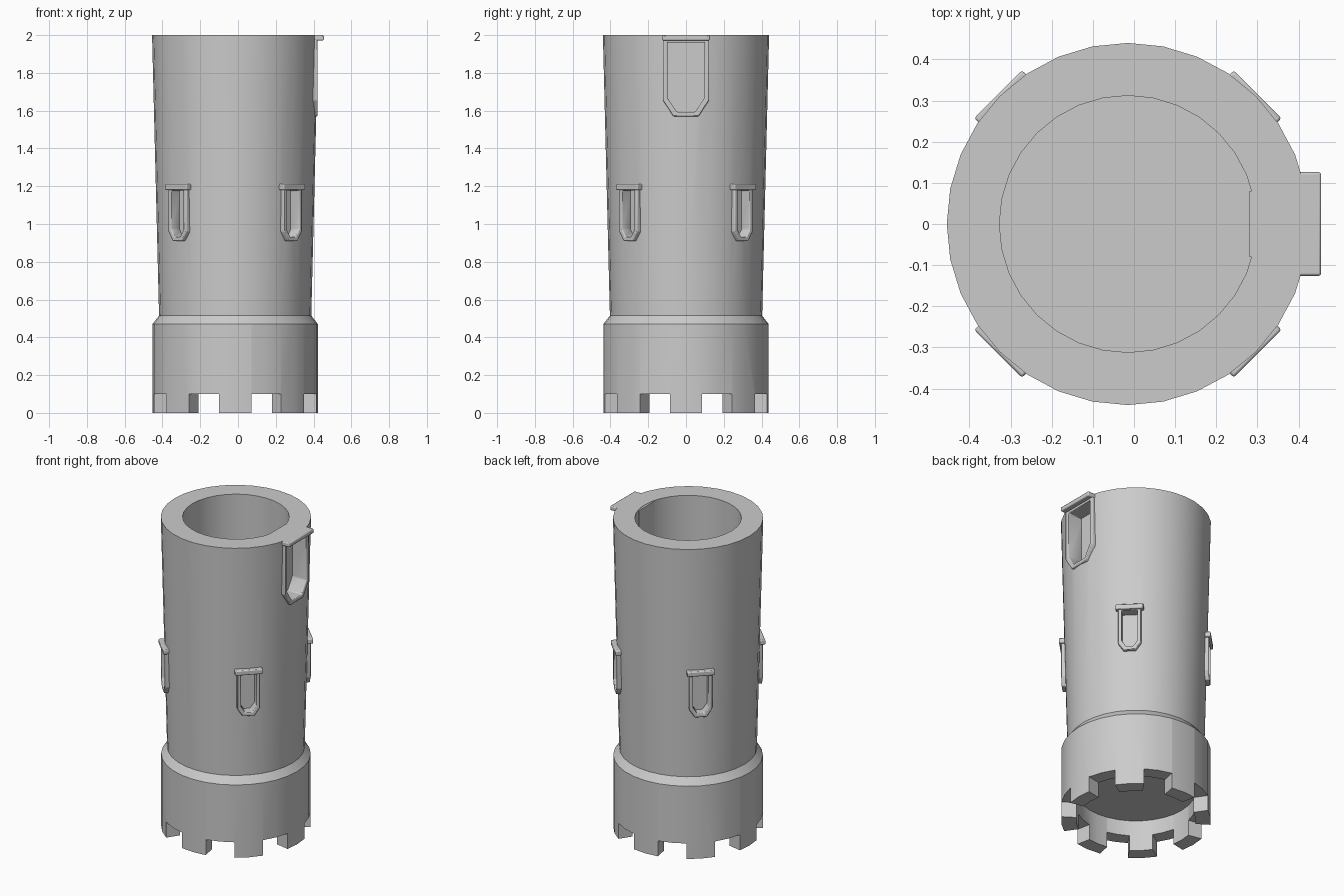
import bpy
import bmesh
from math import cos, sin, radians, pi
from mathutils import Vector

cube = bpy.data.objects.get("Cube")
if cube:
    bpy.data.objects.remove(cube, do_unlink=True)

CX = -0.015   # tower axis
SIDES = 32

stone = bpy.data.materials.new("grey stone")
stone.use_nodes = True
GREY = (0.6, 0.6, 0.6, 1)
stone.diffuse_color = GREY
stone.node_tree.nodes["Principled BSDF"].inputs["Base Color"].default_value = GREY


def finish(bm, name):
    bmesh.ops.recalc_face_normals(bm, faces=bm.faces)
    mesh = bpy.data.meshes.new(name)
    bm.to_mesh(mesh)
    bm.free()
    mesh.materials.append(stone)
    obj = bpy.data.objects.new(name, mesh)
    bpy.context.collection.objects.link(obj)
    return obj


def lathe(name, profile):
    """Revolve a (radius, height) profile and cap both ends."""
    bm = bmesh.new()
    rings = [[bm.verts.new((CX + r * cos(2 * pi * i / SIDES), r * sin(2 * pi * i / SIDES), z))
              for i in range(SIDES)] for r, z in profile]
    for a, b in zip(rings, rings[1:]):
        for i in range(SIDES):
            j = (i + 1) % SIDES
            bm.faces.new((a[i], a[j], b[j], b[i]))
    bm.faces.new(rings[0])
    bm.faces.new(rings[-1])
    return finish(bm, name)


def place(angle, t, r, z):
    """Point at sideways t, distance r outward and height z on the wall facing angle."""
    a = radians(angle)
    return Vector((CX + r * cos(a) - t * sin(a), r * sin(a) + t * cos(a), z))


def prism(name, angle, outline, r0, r1, hole=None):
    """Extrude an outline outward, optionally with a matching hole."""
    bm = bmesh.new()
    n = len(outline)

    def loop(points, r):
        return [bm.verts.new(place(angle, t, r, z)) for t, z in points]

    def bridge(a, b):
        for i in range(n):
            j = (i + 1) % n
            bm.faces.new((a[i], a[j], b[j], b[i]))

    a, b = loop(outline, r0), loop(outline, r1)
    bridge(a, b)
    if hole:
        c, d = loop(hole, r0), loop(hole, r1)
        bridge(c, d)
        bridge(a, c)
        bridge(b, d)
    else:
        bm.faces.new(a)
        bm.faces.new(b)
    return finish(bm, name)


def rect(w, z0, z1):
    return [(-w, z0), (w, z0), (w, z1), (-w, z1)]


def arch(w, z0, z1, cut, inset=0.0):
    """Opening with straight sides and two chamfered lower corners."""
    w, z0, z1, c = w - inset, z0 + inset, z1 - inset, cut - inset * 0.45
    return [(-w, z1), (-w, z0 + c), (-w + c * 0.65, z0),
            (w - c * 0.65, z0), (w, z0 + c), (w, z1)]


def cut(target, cutter):
    mod = target.modifiers.new("cut", 'BOOLEAN')
    mod.operation = 'DIFFERENCE'
    mod.solver = 'EXACT'
    mod.object = cutter
    bpy.context.view_layer.objects.active = target
    bpy.ops.object.modifier_apply(modifier=mod.name)
    bpy.data.objects.remove(cutter, do_unlink=True)


# Hollow shaft with a wider collar at the foot
tower = lathe("tower_wall", [(0.35, 0.2), (0.35, 0), (0.438, 0), (0.438, 0.47),
                             (0.403, 0.515), (0.44, 2), (0.312, 2), (0.312, 0.3)])

# Eight wedge notches make the toothed lower edge
for k in range(8):
    bm = bmesh.new()
    mid = 22.5 + 45 * k
    corners = [place(mid + s, 0, r, 0) for s, r in
               ((-11.25, 0.2), (11.25, 0.2), (11.25, 0.6), (-11.25, 0.6))]
    low, high = [[bm.verts.new(p + Vector((0, 0, z))) for p in corners] for z in (-0.1, 0.1)]
    bm.faces.new(low)
    bm.faces.new(high)
    for i in range(4):
        j = (i + 1) % 4
        bm.faces.new((low[i], low[j], high[j], high[i]))
    cut(tower, finish(bm, "notch_cutter"))


def opening(name, angle, shape, border, back, front, sill_shape, sill_front):
    """Recess in the wall with a raised frame and a projecting ledge."""
    cut(tower, prism(name + "_cutter", angle, arch(*shape, inset=border / 2), back, 0.6))
    frame = prism(name + "_frame", angle, arch(*shape), back - 0.005, front,
                  hole=arch(*shape, inset=border))
    ledge = prism(name + "_ledge", angle, rect(*sill_shape), back + 0.03, sill_front)
    for obj, width in ((frame, 0.005), (ledge, 0.006)):
        bevel = obj.modifiers.new("soft edge", 'BEVEL')
        bevel.width = width
        bevel.segments = 2


# Four windows on the diagonals
for label, angle in (("front_left", -45), ("back_left", 45),
                     ("back_right", 135), ("front_right", 225)):
    opening(label + "_window", angle, (0.068, 0.91, 1.2, 0.05), 0.022,
            0.37, 0.434, (0.082, 1.18, 1.212), 0.446)

# Doorway near the upper rim, with a solid panel behind it
opening("door", 0, (0.122, 1.57, 1.985, 0.085), 0.024,
        0.335, 0.437, (0.126, 1.972, 2.0), 0.47)
prism("door_backing", 0, rect(0.08, 1.57, 1.998), 0.296, 0.33)

# Smooth curved walls, crisp corners
for obj in bpy.context.collection.objects:
    if obj.type == 'MESH' and stone.name in obj.data.materials:
        bpy.ops.object.select_all(action='DESELECT')
        obj.select_set(True)
        bpy.context.view_layer.objects.active = obj
        bpy.ops.object.shade_smooth_by_angle(angle=radians(35))
